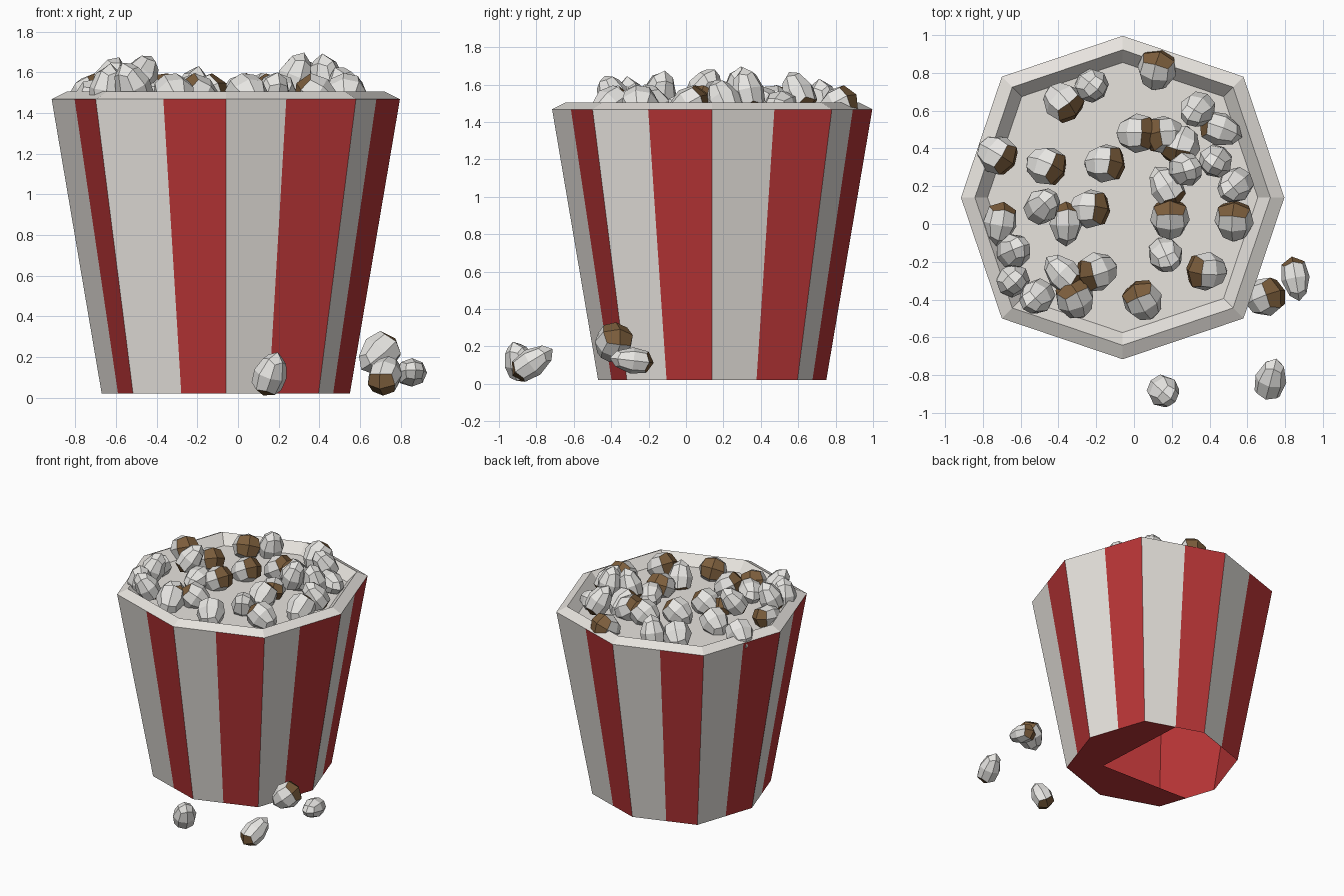
import bpy, bmesh, math, random
from mathutils import Vector, Quaternion

if "Cube" in bpy.data.objects:
    bpy.data.objects.remove(bpy.data.objects["Cube"])
random.seed(4)

def material(name, rgb):
    m = bpy.data.materials.new(name)
    m.diffuse_color = (*rgb, 1)
    m.use_nodes = True
    m.node_tree.nodes["Principled BSDF"].inputs["Base Color"].default_value = m.diffuse_color
    return m

white = material("paper_white", (0.80, 0.77, 0.73))
red = material("stripe_red", (0.49, 0.036, 0.038))
cream = material("popcorn_white", (0.80, 0.79, 0.765))
brown = material("husk_brown", (0.20, 0.11, 0.045))
CX, CY = -0.06, 0.14

def ring(r, z):
    """Octagon with corner and near-middle edge points (16 in all)."""
    c = []
    for i in range(8):
        rr = r * (1.057 if i % 2 else 1)
        a = i * math.pi / 4
        c.append(Vector((CX + rr * math.cos(a), CY + rr * math.sin(a), z)))
    out = []
    for i in range(8):
        out += [c[i], c[i].lerp(c[(i + 1) % 8], 0.465 if i > 5 else 0.52)]
    return out

def add_object(name, mesh):
    ob = bpy.data.objects.new(name, mesh)
    bpy.context.collection.objects.link(ob)
    return ob

def loft(name, rings, mats, step=1, cap=False, inward=False, rule=lambda i: 0):
    bm = bmesh.new()
    rows = [[bm.verts.new(p) for p in rg[::step]] for rg in rings]
    n = len(rows[0])
    for lo, hi in zip(rows, rows[1:]):
        for i in range(n):
            j = (i + 1) % n
            f = bm.faces.new((lo[i], lo[j], hi[j], hi[i]))
            f.material_index = rule(i)
            if inward:
                f.normal_flip()
    if cap:
        bm.faces.new(rows[-1])
    me = bpy.data.meshes.new(name)
    bm.to_mesh(me)
    bm.free()
    for m in mats:
        me.materials.append(m)
    return add_object(name, me)

# Tub: striped outer wall, red lining, sloped rim with popcorn bed
loft("striped_wall", [ring(0.61, 0.02), ring(0.856, 1.468)], [white, red], rule=lambda i: i % 2)
loft("wall_lining", [ring(0.606, 0.02), ring(0.838, 1.41)], [red], step=2, inward=True)
loft("rim_and_bed", [ring(0.856, 1.468), ring(0.782, 1.505), ring(0.715, 1.43)], [white], step=2, cap=True)

# Partial base flap: half of the octagon with a notch
base = ring(0.607, 0.02)
pts = [base[k % 16] for k in (3, 2, 0, -2, -4, -6, -7)]
pts.append(Vector((CX + 0.26, CY - 0.26, 0.02)))
bm = bmesh.new()
bm.faces.new([bm.verts.new(p) for p in pts])
bmesh.ops.triangulate(bm, faces=bm.faces[:])
me = bpy.data.meshes.new("base_flap")
bm.to_mesh(me)
bm.free()
me.materials.append(red)
add_object("base_flap", me)

# Kernel: rounded cube egg, husk colour on the blunt end
bm = bmesh.new()
bmesh.ops.create_cube(bm, size=2)
bmesh.ops.subdivide_edges(bm, edges=bm.edges[:], cuts=1, use_grid_fill=True)
for v in bm.verts:
    v.co.normalize()
for f in bm.faces:
    f.material_index = 1 if f.calc_center_median().z > 0.6 else 0
for v in bm.verts:
    t = 1 + 0.22 * v.co.z
    v.co = Vector((v.co.x * 0.105 * t, v.co.y * 0.098 * t, v.co.z * 0.12))
kernel = bpy.data.meshes.new("popcorn_kernel")
bm.to_mesh(kernel)
bm.free()
kernel.materials.append(cream)
kernel.materials.append(brown)

def place(name, x, y, z, direction, width=1.0, length=1.0):
    ob = add_object(name, kernel)
    q = Vector(direction).to_track_quat('Z', 'Y')
    ob.rotation_mode = 'QUATERNION'
    ob.rotation_quaternion = q @ Quaternion((0, 0, 1), random.uniform(-0.3, 0.3))
    ob.location = (x, y, z)
    ob.scale = (width, width, length)

# Kernels showing husk: x, y, heading of the husk in degrees
for x, y, a in [(.12, .81, 80), (-.38, .65, -45), (-.73, .37, -30), (-.47, .31, -20),
                (-.16, .32, 0), (.01, .48, 0), (.17, .47, 180), (.25, .42, -110),
                (.46, .50, 160), (.17, .20, -60), (.19, .02, 90), (.53, .01, 90),
                (.39, -.25, 180), (.05, -.41, 120), (-.19, -.25, 200), (-.31, -.40, 110),
                (-.38, -.26, -45), (-.71, 0, 80), (-.36, 0, 90), (-.24, .08, 0)]:
    r = math.radians(a)
    small = (x, y) in [(.46, .50), (.17, .20), (-.38, -.26), (-.71, 0), (-.36, 0)]
    place("popcorn_husk_side", x, y, 1.485, (math.cos(r), math.sin(r), 0.1 if small else 0.6),
          0.85 if small else 1.0, 1.0)

# Kernels with the husk turned down: x, y, z
for x, y, z in [(-.22, .73, 1.51), (.33, .60, 1.56), (.43, .33, 1.57), (.28, .29, 1.58),
                (.53, .20, 1.52), (.17, -.17, 1.49), (-.52, -.39, 1.54),
                (-.64, -.30, 1.52), (-.63, -.14, 1.56), (-.48, .10, 1.58)]:
    d = (random.uniform(-.6, .6), random.uniform(-.6, .6), -1)
    place("popcorn_upright", x, y, z, d, 0.88, 1.05)

# Spilled kernels on the ground
place("spilled_kernel", .69, -.39, .215, (.55, .25, .5), 0.98, 1.0)
place("spilled_kernel", .855, -.29, .125, (-.15, .9, -.1), 0.72, 1.0)
place("spilled_kernel", .725, -.82, .115, (-.2, -.75, -.5), 0.8, 1.1)
place("spilled_kernel", .16, -.89, .118, (-.3, .3, -.9), 0.82, 0.98)
